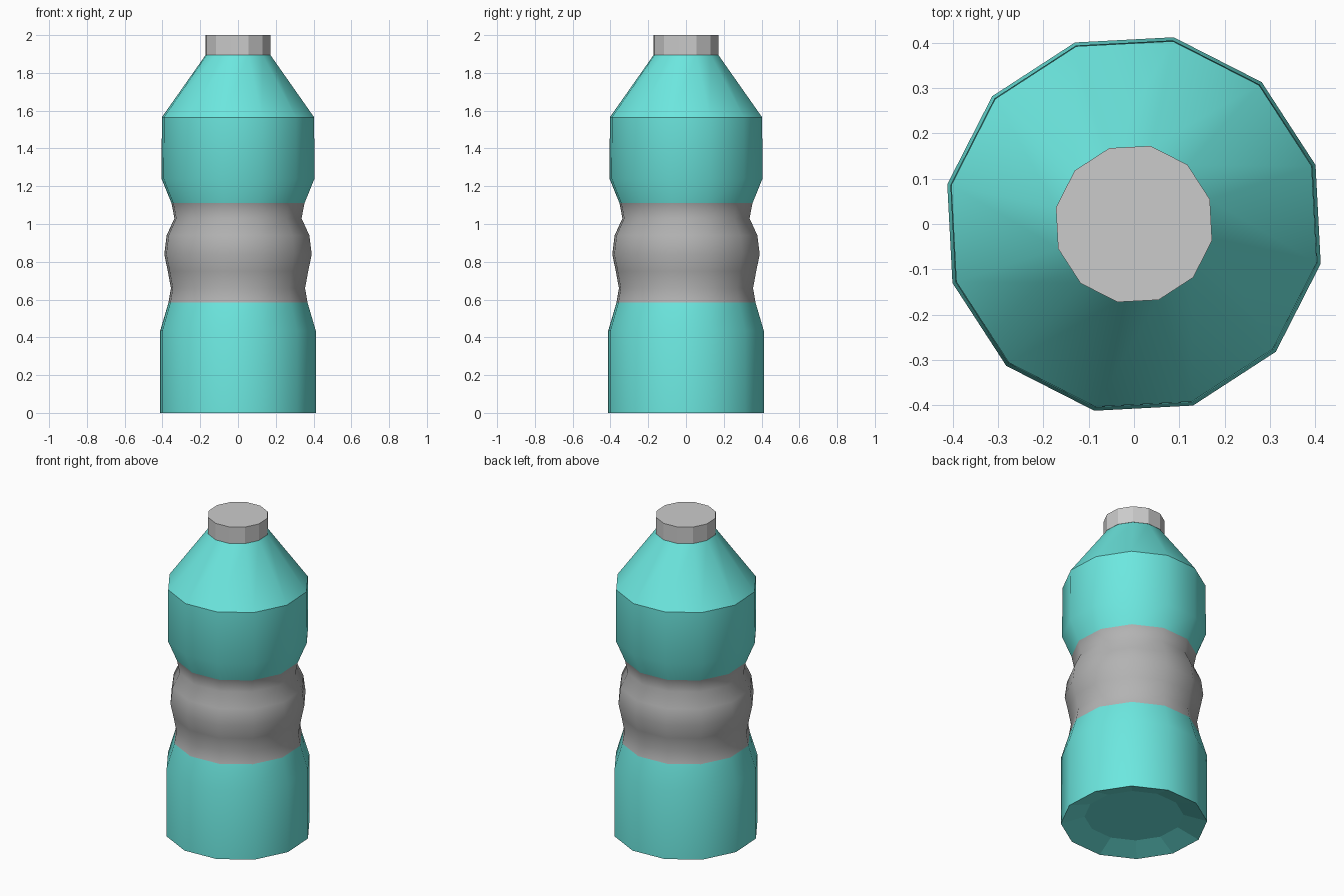
import bpy, bmesh, math

if "Cube" in bpy.data.objects:
    bpy.data.objects.remove(bpy.data.objects["Cube"])

SIDES, TURN = 12, math.radians(18)

def material(name, color):
    m = bpy.data.materials.new(name)
    m.diffuse_color = color
    m.use_nodes = True
    m.node_tree.nodes["Principled BSDF"].inputs["Base Color"].default_value = m.diffuse_color
    return m

def lathe(name, profile, mats, band_mat, flat_bands=(), sharp_rings=()):
    """Revolve (radius, z) points into a closed 12-sided solid, capped at both ends."""
    bm = bmesh.new()
    rings = []
    for r, z in profile:
        rings.append([bm.verts.new((r * math.cos(TURN + math.tau * i / SIDES),
                                    r * math.sin(TURN + math.tau * i / SIDES), z))
                      for i in range(SIDES)])
    for b, (lo, hi) in enumerate(zip(rings, rings[1:])):
        for i in range(SIDES):
            j = (i + 1) % SIDES
            f = bm.faces.new((lo[i], lo[j], hi[j], hi[i]))
            f.smooth = b not in flat_bands
            f.material_index = band_mat(b)
    bm.faces.new(rings[0][::-1])
    bm.faces.new(rings[-1])
    for k in sharp_rings:
        for i in range(SIDES):
            bm.edges.get((rings[k][i], rings[k][(i + 1) % SIDES])).smooth = False
    me = bpy.data.meshes.new(name)
    bm.to_mesh(me)
    bm.free()
    for m in mats:
        me.materials.append(m)
    ob = bpy.data.objects.new(name, me)
    bpy.context.collection.objects.link(ob)
    return ob

teal = material("teal", (0.15, 0.80, 0.74, 1))
grey = material("grey", (0.45, 0.45, 0.45, 1))

# bottle: recessed base, lower body, waisted grip, upper body, shoulder
profile = [(0.285, 0.045), (0.421, 0.0), (0.421, 0.435), (0.376, 0.585),
           (0.363, 0.66), (0.380, 0.75), (0.399, 0.84), (0.386, 0.94),
           (0.344, 1.03), (0.360, 1.11), (0.414, 1.24), (0.412, 1.565),
           (0.175, 1.895)]
lathe("bottle", profile, [teal, grey], lambda b: 1 if 3 <= b <= 8 else 0,
      flat_bands=(0,), sharp_rings=(0, 1, 11, 12))

# cap: faceted plug on the neck
lathe("cap", [(0.176, 1.895), (0.176, 2.0)], [], lambda b: 0, flat_bands=(0,))
